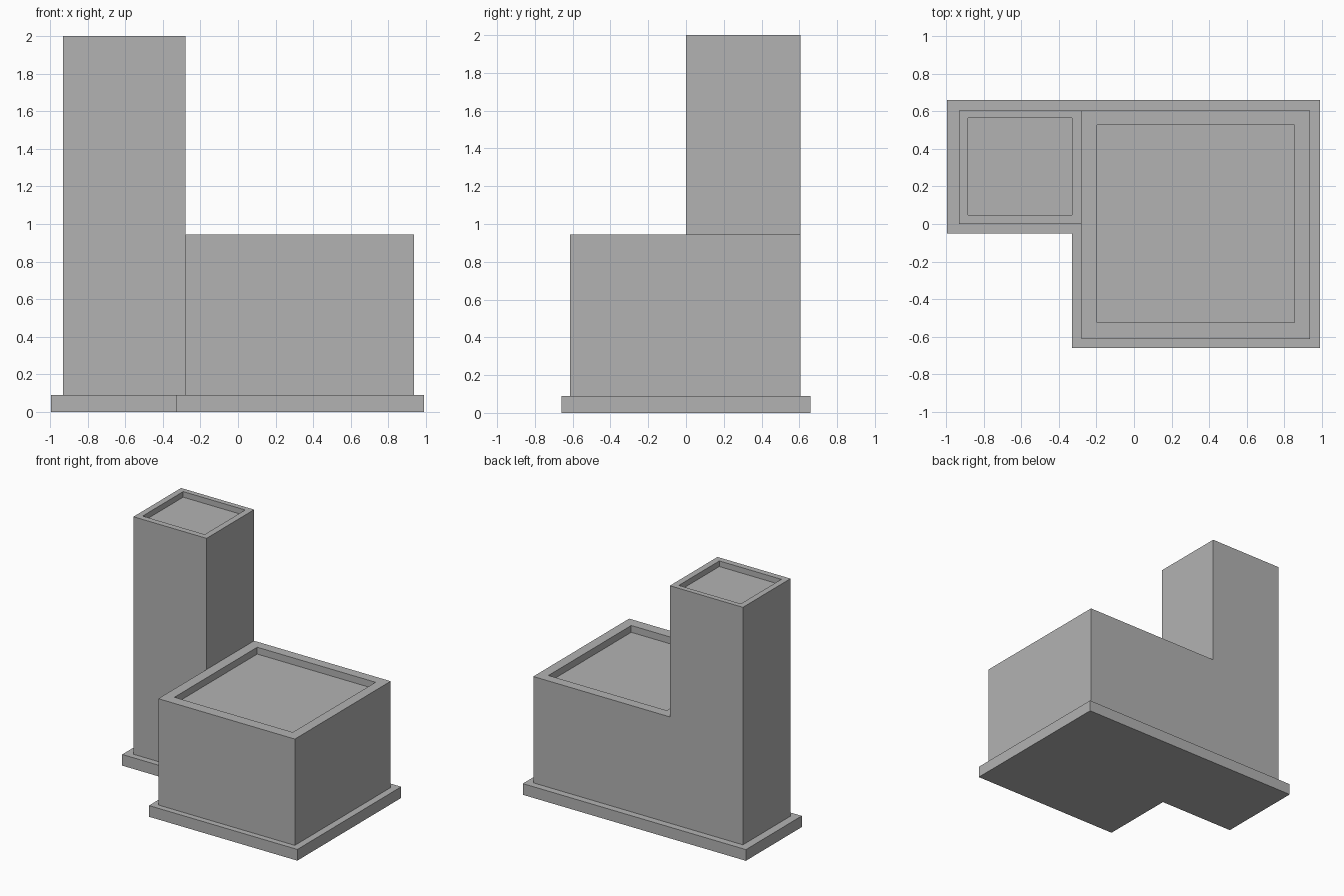
import bpy
import bmesh

cube = bpy.data.objects.get("Cube")
if cube:
    bpy.data.objects.remove(cube, do_unlink=True)

# Single plain grey finish
grey = bpy.data.materials.new("plain_grey")
grey.use_nodes = True
colour = (0.45, 0.45, 0.45, 1.0)
grey.diffuse_color = colour
grey.node_tree.nodes["Principled BSDF"].inputs["Base Color"].default_value = colour


def rectangle(x0, x1, y0, y1):
    return [(x0, y0), (x1, y0), (x1, y1), (x0, y1)]


def prism(name, outline, bottom, top, recess=None, depth=0.0):
    """Extrude an outline upwards, optionally sinking a panel into its top."""
    bm = bmesh.new()
    base = bm.faces.new([bm.verts.new((x, y, bottom)) for x, y in outline])
    made = bmesh.ops.extrude_face_region(bm, geom=[base], use_keep_orig=True)["geom"]
    for v in made:
        if isinstance(v, bmesh.types.BMVert):
            v.co.z = top
    if recess:
        roof = next(f for f in made if isinstance(f, bmesh.types.BMFace))
        # Inset the rim, place its inner edge, then push the panel down
        bmesh.ops.inset_individual(bm, faces=[roof], thickness=0.02)
        mid = roof.calc_center_median()
        x0, x1, y0, y1 = recess
        for v in roof.verts:
            v.co.x = x0 if v.co.x < mid.x else x1
            v.co.y = y0 if v.co.y < mid.y else y1
        sunk = bmesh.ops.extrude_discrete_faces(bm, faces=[roof])["faces"][0]
        for v in sunk.verts:
            v.co.z -= depth
    bmesh.ops.recalc_face_normals(bm, faces=bm.faces)
    mesh = bpy.data.meshes.new(name)
    bm.to_mesh(mesh)
    bm.free()
    mesh.materials.append(grey)
    obj = bpy.data.objects.new(name, mesh)
    bpy.context.collection.objects.link(obj)
    return obj


# L-shaped plinth
plinth = [(-0.995, -0.05), (-0.33, -0.05), (-0.33, -0.66),
          (0.99, -0.66), (0.99, 0.66), (-0.995, 0.66)]
prism("plinth", plinth, 0.0, 0.09)

# Low main block and tall tower, each with a sunken flat roof
prism("main_block", rectangle(-0.28, 0.935, -0.613, 0.605), 0.09, 0.945,
      recess=(-0.198, 0.855, -0.525, 0.527), depth=0.055)
prism("tower", rectangle(-0.93, -0.28, 0.0, 0.605), 0.09, 2.0,
      recess=(-0.882, -0.33, 0.048, 0.563), depth=0.045)
